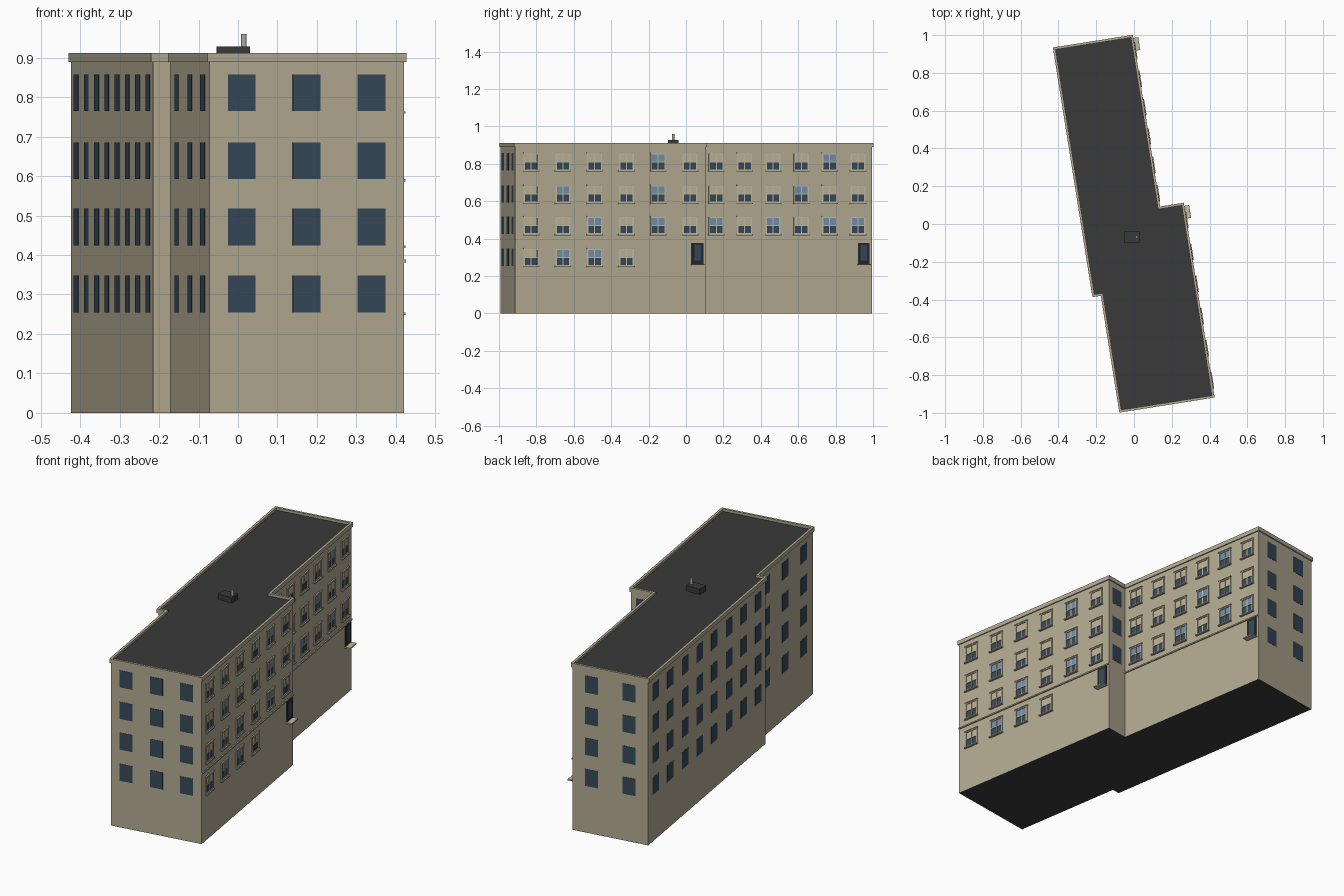
import bpy, bmesh, math
from mathutils import Vector

if "Cube" in bpy.data.objects:
    bpy.data.objects.remove(bpy.data.objects["Cube"])

ANGLE = math.radians(9)          # whole building is turned on its plot
ROWS = [0.300, 0.470, 0.638, 0.810]


def material(name, rgb):
    m = bpy.data.materials.new(name)
    m.diffuse_color = (*rgb, 1)
    m.use_nodes = True
    m.node_tree.nodes["Principled BSDF"].inputs["Base Color"].default_value = m.diffuse_color
    return m


WALL = material("sand wall", (0.45, 0.40, 0.285))
TRIM = material("pale trim", (0.53, 0.49, 0.38))
GLASS = material("dark blue glass", (0.036, 0.066, 0.098))
SKY = material("light blue glass", (0.17, 0.27, 0.40))
BLIND = material("cream blind", (0.50, 0.44, 0.29))
ROOF = material("charcoal roof", (0.042, 0.042, 0.042))
DOOR = material("dark door", (0.018, 0.021, 0.025))
METAL = material("grey metal", (0.40, 0.40, 0.38))

# footprint, counter-clockwise, in the building's own axes
F, E, D, C = (-.227, -.968), (.272, -.968), (.272, .064), (.145, .064)
B, A, H, G = (.145, .984), (-.272, .984), (-.272, -.342), (-.227, -.342)
PLAN = [Vector(p) for p in (F, E, D, C, B, A, H, G)]


def finish(name, bm, mats, angle=ANGLE):
    bmesh.ops.recalc_face_normals(bm, faces=bm.faces)
    me = bpy.data.meshes.new(name)
    bm.to_mesh(me)
    bm.free()
    for m in mats:
        me.materials.append(m)
    ob = bpy.data.objects.new(name, me)
    ob.rotation_euler.z = angle
    bpy.context.collection.objects.link(ob)
    return ob


def offset(poly, d):
    """Move every edge of a right-angled outline outward by d."""
    out = []
    for i, p in enumerate(poly):
        a = (p - poly[i - 1]).normalized()
        b = (poly[(i + 1) % len(poly)] - p).normalized()
        out.append(p + d * (Vector((a.y, -a.x)) + Vector((b.y, -b.x))))
    return out


# ---- main body: walls, flat roof, underside
bm = bmesh.new()
base = bm.faces.new([bm.verts.new((p.x, p.y, 0)) for p in PLAN])
top = bmesh.ops.extrude_face_region(bm, geom=[base], use_keep_orig=True)
bmesh.ops.translate(bm, vec=(0, 0, 0.899),
                    verts=[v for v in top["geom"] if isinstance(v, bmesh.types.BMVert)])
bm.normal_update()
for f in bm.faces:
    f.material_index = 1 if abs(f.normal.z) > 0.5 else 0
finish("building_body", bm, [WALL, ROOF])

# ---- parapet cornice running around the roof
bm = bmesh.new()
outer, inner = offset(PLAN, 0.006), offset(PLAN, -0.007)
rings = [[bm.verts.new((p.x, p.y, z)) for p in pts]
         for pts, z in ((outer, .889), (outer, .912), (inner, .912), (inner, .889))]
n = len(PLAN)
for k in range(4):
    r, s = rings[k], rings[(k + 1) % 4]
    for i in range(n):
        j = (i + 1) % n
        bm.faces.new((r[i], r[j], s[j], s[i]))
finish("parapet_cornice", bm, [WALL])

# ---- boxes attached to a wall, gathered into one object per kind of part
parts = {}


def wall_box(name, mat, wall, s, z, w, h, out):
    """Box centred at distance s along the wall and height z, standing out by 'out'."""
    bm = parts.setdefault(name, (bmesh.new(), mat))[0]
    p, q = Vector(wall[0]), Vector(wall[1])
    d = (q - p).normalized()
    nrm = Vector((d.y, -d.x))
    vs = []
    for o in (-0.002, out):
        for a, b in ((-1, -1), (1, -1), (1, 1), (-1, 1)):
            c = p + d * (s + a * w / 2) + nrm * o
            vs.append(bm.verts.new((c.x, c.y, z + b * h / 2)))
    for idx in ((4, 5, 6, 7), (0, 1, 5, 4), (1, 2, 6, 5), (2, 3, 7, 6), (3, 0, 4, 7)):
        bm.faces.new([vs[i] for i in idx])


def length(wall):
    return (Vector(wall[1]) - Vector(wall[0])).length


def plain_windows(wall, cols, rows):
    step = length(wall) / cols
    for c in range(cols):
        for z in rows:
            wall_box("plain_windows", GLASS, wall, step * (c + .5), z + .001, .071, .093, .0012)


def sash_window(wall, s, z, upper, mat):
    w, h = .074, .092
    wall_box("sash_lower_glass", GLASS, wall, s, z - h / 4, w, h / 2, .001)
    wall_box(upper, mat, wall, s, z + h / 4, w, h / 2, .001)
    for side in (-1, 1):
        wall_box("window_frames", TRIM, wall, s + side * w / 2, z, .007, h, .005)
        wall_box("window_frames", TRIM, wall, s, z + side * (h / 2 - .003), w, .006, .005)
    wall_box("window_frames", TRIM, wall, s, z, w, .005, .004)
    wall_box("window_frames", TRIM, wall, s, z, .005, h, .003)
    wall_box("window_lintels", WALL, wall, s, z + h / 2 + .002, w + .012, .006, .007)
    wall_box("window_sills", WALL, wall, s, z - h / 2 - .003, w + .014, .006, .011)


def street_side(wall, pattern):
    """pattern: one string per row from the bottom, b = blue pane, c = blind, - = none."""
    L = length(wall)
    for z, row in zip(ROWS, pattern):
        for c, ch in enumerate(row):
            if ch != "-":
                kind = ("sash_upper_glass", SKY) if ch == "b" else ("sash_blinds", BLIND)
                sash_window(wall, L * (c + .5) / 6, z, *kind)
    # string course
    wall_box("string_course", WALL, wall, L / 2, .385, L, .007, .006)
    # door with glazed panel, and its step
    s = L - .045
    wall_box("doors", DOOR, wall, s, .321, .062, .112, .004)
    wall_box("door_panels", GLASS, wall, s, .325, .036, .085, .005)
    wall_box("door_steps", TRIM, wall, s, .262, .068, .007, .032)


plain_windows((F, E), 3, ROWS)
plain_windows((D, C), 1, ROWS[1:])
plain_windows((B, A), 2, ROWS)
plain_windows((A, H), 8, ROWS)
plain_windows((G, F), 3, ROWS)
street_side((E, D), ["cbbc--", "ccbcbc", "cbccbc", "ccccbc"])
street_side((C, B), ["------", "bcbcbb", "cccbcc", "ccccbc"])
for name, (bm, mat) in parts.items():
    finish(name, bm, [mat])

# ---- rooftop unit and vent pipe
bm = bmesh.new()
bmesh.ops.create_cube(bm, size=1)
bmesh.ops.scale(bm, vec=(.084, .056, .032), verts=bm.verts)
bmesh.ops.translate(bm, vec=(-.012, -.069, .912), verts=bm.verts)
finish("rooftop_unit", bm, [ROOF], 0)

bm = bmesh.new()
bmesh.ops.create_cone(bm, cap_ends=True, segments=12, radius1=.007, radius2=.007, depth=.036)
bmesh.ops.translate(bm, vec=(.015, -.069, .942), verts=bm.verts)
finish("vent_pipe", bm, [METAL], 0)
